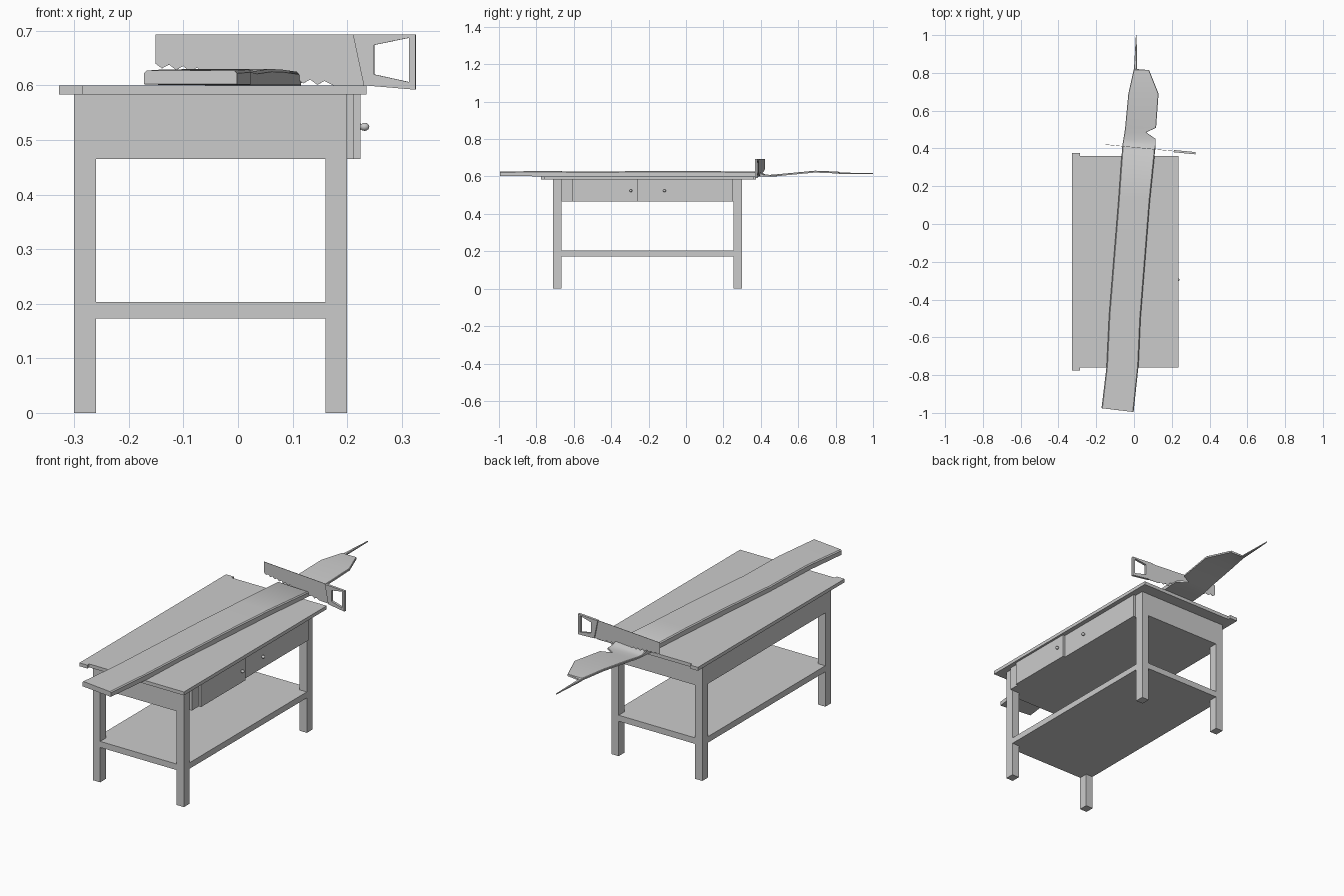
import bpy, bmesh, math
from mathutils import Matrix

if "Cube" in bpy.data.objects:
    bpy.data.objects.remove(bpy.data.objects["Cube"])

grey = bpy.data.materials.new("plain grey")
grey.diffuse_color = (0.6, 0.6, 0.6, 1)
grey.use_nodes = True
grey.node_tree.nodes["Principled BSDF"].inputs["Base Color"].default_value = grey.diffuse_color


def finish(name, bm):
    bmesh.ops.recalc_face_normals(bm, faces=bm.faces)
    me = bpy.data.meshes.new(name)
    bm.to_mesh(me)
    bm.free()
    me.materials.append(grey)
    ob = bpy.data.objects.new(name, me)
    bpy.context.collection.objects.link(ob)
    return ob


def box(name, x, y, z):
    bm = bmesh.new()
    bmesh.ops.create_cube(bm, size=1)
    for v in bm.verts:
        v.co = [a + (c + 0.5) * (b - a) for c, (a, b) in zip(v.co, (x, y, z))]
    return finish(name, bm)


# Saw parts are drawn in x-z, given a thickness and turned to lie across the plank
SAW = Matrix.Translation((0, 0.406, 0)) @ Matrix.Rotation(math.atan(-0.096), 4, 'Z')


def saw_part(name, faces, thick):
    bm = bmesh.new()
    for pts in faces:
        bm.faces.new([bm.verts.new((x, -thick / 2, z)) for x, z in pts])
    bmesh.ops.remove_doubles(bm, verts=bm.verts, dist=1e-5)
    out = bmesh.ops.extrude_face_region(bm, geom=bm.faces[:])
    for v in out["geom"]:
        if isinstance(v, bmesh.types.BMVert):
            v.co.y += thick
    bmesh.ops.transform(bm, matrix=SAW, verts=bm.verts)
    return finish(name, bm)


# Table legs
for px, x in (("left", -0.30), ("right", 0.16)):
    for py, y in (("front", -0.71), ("back", 0.255)):
        box(f"{py}_{px}_leg", (x, x + 0.04), (y, y + 0.045), (0, 0.583))

# Apron body, shelf and top
e = 0.0005
box("apron", (-0.30 + e, 0.20 - e), (-0.71 + e, 0.30 - e), (0.465, 0.583))
box("lower_shelf", (-0.30 + e, 0.20 - e), (-0.71 + e, 0.30 - e), (0.173, 0.203))
box("table_top", (-0.285, 0.235), (-0.76, 0.36), (0.583, 0.60))
box("top_edge_strip", (-0.328, -0.285), (-0.775, 0.375), (0.583, 0.60))

# Drawers with knobs
box("closed_drawer", (0.19, 0.212), (-0.665, 0.25), (0.465, 0.583))
box("open_drawer", (0.19, 0.224), (-0.61, -0.26), (0.465, 0.583))
for i, (x, y) in enumerate(((0.232, -0.295), (0.220, -0.115))):
    bm = bmesh.new()
    bmesh.ops.create_uvsphere(bm, u_segments=10, v_segments=6, radius=1)
    bmesh.ops.transform(bm, verts=bm.verts, matrix=Matrix.Translation((x, y, 0.524))
                        @ Matrix.Diagonal((0.009, 0.008, 0.0075, 1)))
    knob = finish(f"knob_{i + 1}", bm)
    for p in knob.data.polygons:
        p.use_smooth = True

# Plank: rows of left x, left y, right x, right y, bottom z, top z
rows = [
    (-0.172, -0.975, -0.002, -0.995, 0.602, 0.627),
    (-0.145, -0.75, 0.024, -0.75, 0.601, 0.629),
    (-0.132, -0.48, 0.035, -0.50, 0.601, 0.626),
    (-0.105, -0.15, 0.062, -0.16, 0.601, 0.630),
    (-0.083, 0.12, 0.084, 0.12, 0.601, 0.629),
    (-0.063, 0.40, 0.112, 0.39, 0.601, 0.625),
    (-0.060, 0.425, 0.115, 0.415, 0.600, 0.610),
    (-0.056, 0.45, 0.115, 0.45, 0.600, 0.609),
    (-0.051, 0.48, 0.065, 0.485, 0.601, 0.611),
    (-0.047, 0.51, 0.117, 0.51, 0.604, 0.614),
    (-0.030, 0.69, 0.130, 0.69, 0.621, 0.631),
    (-0.002, 0.815, 0.080, 0.815, 0.616, 0.626),
    (0.000, 0.822, 0.016, 0.82, 0.613, 0.621),
    (0.010, 1.0, 0.014, 1.0, 0.614, 0.618),
]
bm = bmesh.new()
rings = []
for xl, yl, xr, yr, zb, zt in rows:
    c = min(0.005, (zt - zb) * 0.25, (xr - xl) * 0.2)   # chamfered upper edges
    prof = ((xl, yl, zb), (xr, yr, zb), (xr, yr, zt - c),
            (xr - c, yr, zt), (xl + c, yl, zt), (xl, yl, zt - c))
    rings.append([bm.verts.new(p) for p in prof])
for a, b in zip(rings, rings[1:]):
    for i in range(6):
        j = (i + 1) % 6
        bm.faces.new((a[i], a[j], b[j], b[i]))
bm.faces.new(rings[0])
bm.faces.new(rings[-1])
plank = finish("split_plank", bm)
bpy.context.view_layer.objects.active = plank
plank.select_set(True)
bpy.ops.object.shade_smooth_by_angle(angle=math.radians(30))

# Saw blade with a toothed lower edge
blade = [(0.235, 0.693), (-0.152, 0.693), (-0.152, 0.640)]
for i in range(12):
    x = -0.14 + i * 0.026
    z = 0.637 - (x + 0.15) * 0.105
    blade += [(x, z - 0.005), (x + 0.013, z + 0.002)]
blade += [(0.175, 0.600), (0.235, 0.600)]
saw_part("saw_blade", [blade], 0.002)

# Saw handle: four-sided frame around a grip hole
outer = [(0.212, 0.693), (0.327, 0.693), (0.327, 0.592), (0.232, 0.600)]
inner = [(0.251, 0.674), (0.315, 0.687), (0.315, 0.606), (0.251, 0.620)]
saw_part("saw_handle", [(outer[i], outer[(i + 1) % 4], inner[(i + 1) % 4], inner[i])
                        for i in range(4)], 0.012)
